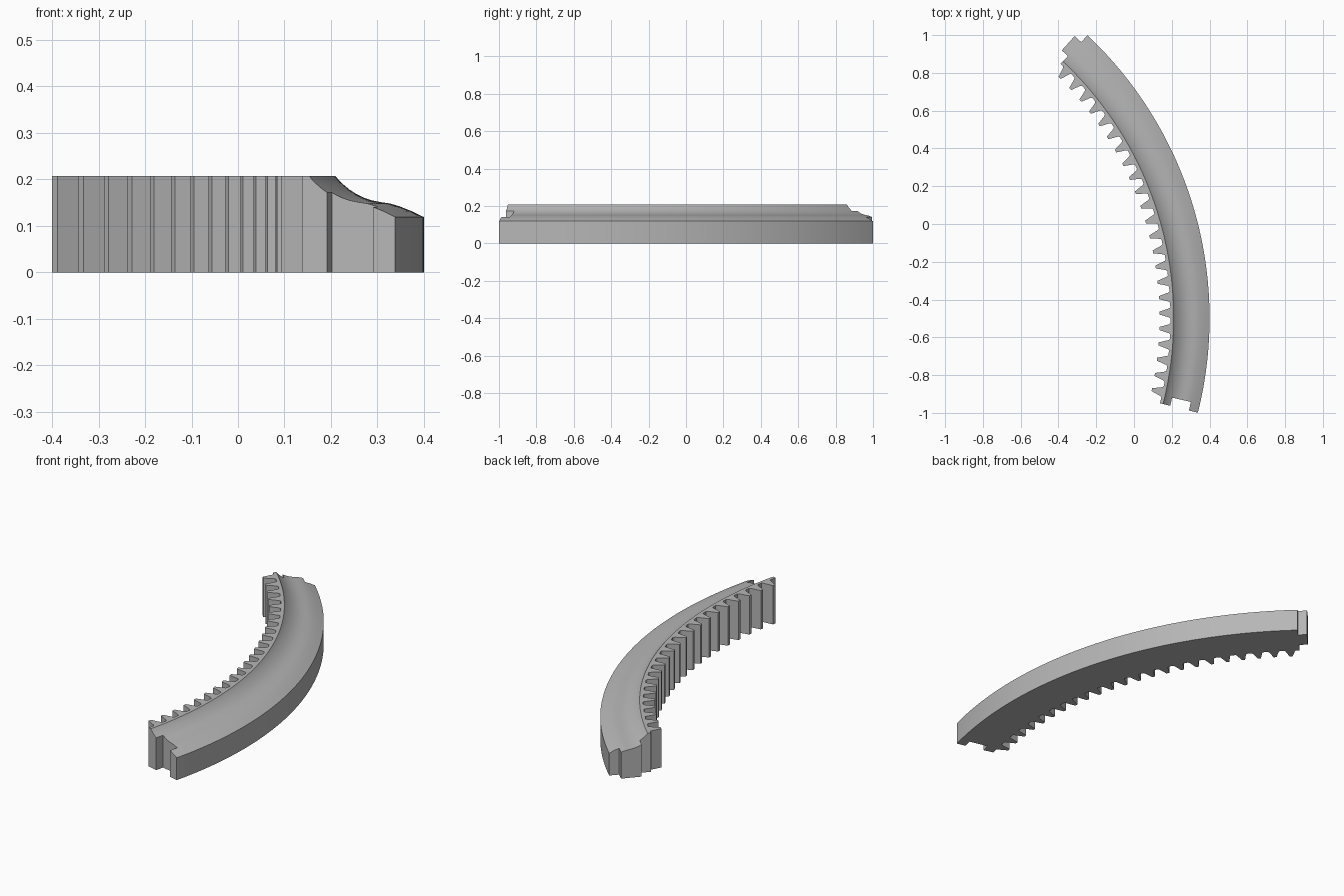
import bpy, bmesh
from math import cos, sin, radians

if "Cube" in bpy.data.objects:
    bpy.data.objects.remove(bpy.data.objects["Cube"], do_unlink=True)

CX, CY = -1.657, -0.498            # centre of the full ring
START, END = -14.1, 46.7           # segment ends, degrees
R_TIP, R_ROOT, R_OUT = 1.792, 1.85, 2.057
KEY_IN, KEY_OUT, KEY_DEG = 1.906, 2.008, 1.33
TEETH, PITCH, MID_TOOTH = 23, 60 / 23, 16.5

grey = bpy.data.materials.new("mid grey")
grey.use_nodes = True
grey.diffuse_color = (0.47, 0.47, 0.47, 1)
grey.node_tree.nodes["Principled BSDF"].inputs["Base Color"].default_value = grey.diffuse_color


def polar(r, deg, z=0):
    a = radians(deg)
    return (CX + r * cos(a), CY + r * sin(a), z)


def add_object(name, bm):
    bmesh.ops.recalc_face_normals(bm, faces=bm.faces)
    mesh = bpy.data.meshes.new(name)
    bm.to_mesh(mesh)
    bm.free()
    mesh.materials.append(grey)
    obj = bpy.data.objects.new(name, mesh)
    bpy.context.collection.objects.link(obj)
    return obj


# Plan outline: outer arc, end tongue, inner teeth, end socket
steps = 80
outline = [(R_OUT, START + (END - START) * i / steps) for i in range(steps + 1)]
outline += [(KEY_OUT, END), (KEY_OUT, END + KEY_DEG),
            (KEY_IN, END + KEY_DEG), (KEY_IN, END), (R_ROOT, END)]
tooth = [(R_ROOT, 0.92), (R_ROOT - 0.007, 0.74), (R_TIP, 0.25)]
tooth += [(r, -d) for r, d in reversed(tooth)]
for k in reversed(range(TEETH)):
    centre = MID_TOOTH + (k - TEETH // 2) * PITCH
    outline += [(r, centre + d) for r, d in tooth]
outline += [(R_ROOT, START), (KEY_IN, START), (KEY_IN, START + KEY_DEG),
            (KEY_OUT, START + KEY_DEG), (KEY_OUT, START)]

bm = bmesh.new()
base = bm.faces.new([bm.verts.new(polar(r, d, -0.1)) for r, d in outline])
extruded = bmesh.ops.extrude_face_region(bm, geom=[base])
top = [v for v in extruded["geom"] if isinstance(v, bmesh.types.BMVert)]
bmesh.ops.translate(bm, verts=top, vec=(0, 0, 0.5))
rack = add_object("curved_gear_rack", bm)

# Swept section: flat toothed rim falling in an S curve to the low outer wall
section = [(1.7, 0), (1.7, 0.207), (1.867, 0.207), (1.875, 0.197), (1.885, 0.188),
           (1.897, 0.178), (1.911, 0.169), (1.927, 0.161), (1.945, 0.155),
           (1.965, 0.151), (1.985, 0.148), (2.005, 0.142), (2.03, 0.132),
           (2.057, 0.119), (2.12, 0.088), (2.12, 0)]
bm = bmesh.new()
rings = []
for i in range(91):
    deg = START - 5.3 + (END - START + 10.6) * i / 90
    rings.append([bm.verts.new(polar(r, deg, z)) for r, z in section])
n = len(section)
for a, b in zip(rings, rings[1:]):
    for j in range(n):
        bm.faces.new((a[j], a[(j + 1) % n], b[(j + 1) % n], b[j]))
bm.faces.new(rings[0])
bm.faces.new(list(reversed(rings[-1])))
sweep = add_object("section_sweep_helper", bm)
sweep.hide_render = True

# Keep only the part of the sweep inside the plan outline
mod = rack.modifiers.new("section", 'BOOLEAN')
mod.operation = 'INTERSECT'
mod.solver = 'EXACT'
mod.object = sweep
bpy.ops.object.select_all(action='DESELECT')
rack.select_set(True)
bpy.context.view_layer.objects.active = rack
bpy.ops.object.modifier_apply(modifier=mod.name)
bpy.data.objects.remove(sweep, do_unlink=True)
bpy.ops.object.shade_smooth_by_angle(angle=radians(20))
